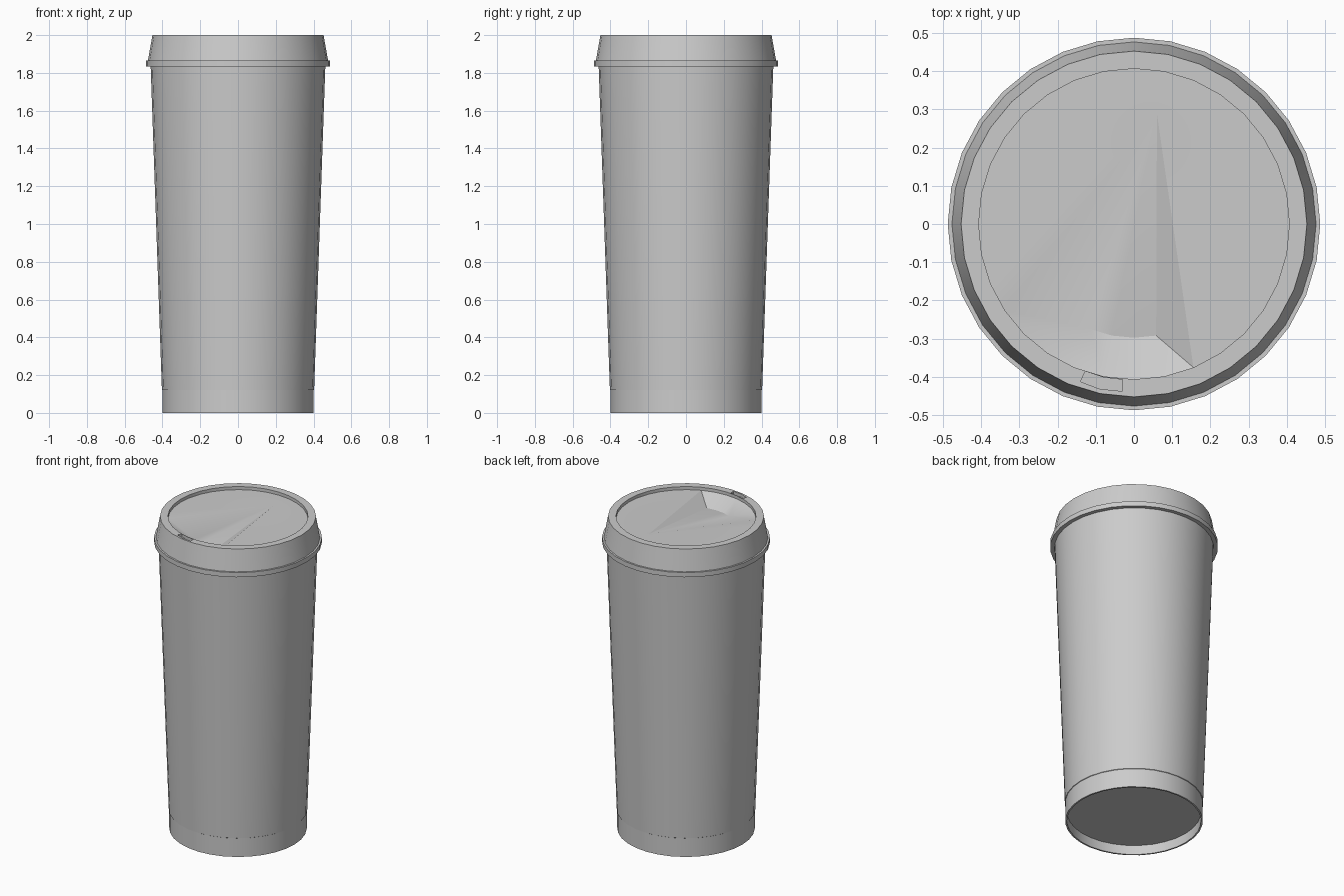
import bpy, bmesh, math
from mathutils import Vector

if "Cube" in bpy.data.objects:
    bpy.data.objects.remove(bpy.data.objects["Cube"])

SIDES = 32
STEP = 2 * math.pi / SIDES

grey = bpy.data.materials.new("matte grey")
grey.use_nodes = True
grey.diffuse_color = (0.6, 0.6, 0.6, 1)
grey.node_tree.nodes["Principled BSDF"].inputs["Base Color"].default_value = grey.diffuse_color


def polar(r, i, z):
    return Vector((r * math.cos(i * STEP), r * math.sin(i * STEP), z))


def lathe(bm, profile):
    """Revolve (radius, height) points and return the rings of vertices."""
    rings = [[bm.verts.new(polar(r, i, z)) for i in range(SIDES)] for r, z in profile]
    for a, b in zip(rings, rings[1:]):
        for i in range(SIDES):
            j = (i + 1) % SIDES
            bm.faces.new((a[i], a[j], b[j], b[i]))
    return rings


def finish(bm, name):
    bmesh.ops.recalc_face_normals(bm, faces=bm.faces)
    mesh = bpy.data.meshes.new(name)
    bm.to_mesh(mesh)
    bm.free()
    mesh.materials.append(grey)
    obj = bpy.data.objects.new(name, mesh)
    bpy.context.collection.objects.link(obj)
    return obj


def smooth(obj):
    bpy.ops.object.select_all(action='DESELECT')
    obj.select_set(True)
    bpy.context.view_layer.objects.active = obj
    bpy.ops.object.shade_smooth_by_angle(angle=math.radians(30))


# Cup: recessed base, thin foot rim, straight foot band and tapered wall
bm = bmesh.new()
rings = lathe(bm, [(0.39, 0.06), (0.39, 0), (0.40, 0), (0.40, 0.12),
                   (0.403, 0.122), (0.463, 1.852)])
bm.faces.new(rings[0])
bm.faces.new(rings[-1])
smooth(finish(bm, "cup_body"))

# Lid: snap flange, sloped skirt, flat rim and sunken top
FLOOR = 1.98
bm = bmesh.new()
rings = lathe(bm, [(0.463, 1.85), (0.463, 1.835), (0.488, 1.835), (0.488, 1.865),
                   (0.477, 1.865), (0.453, 2.0), (0.407, 2.0), (0.407, FLOOR)])
bm.faces.new(rings[0])
rim = rings[-1]

# Sunken top: a fan from the back, dipping to a curved trough near the front
apex = bm.verts.new((0.06, 0.29, FLOOR))
first, last = 22, 25
left, right = 19, 26
trough = {i: bm.verts.new(polar(0.298, i, 1.925)) for i in range(first, last + 1)}
for i in range(SIDES):
    j = (i + 1) % SIDES
    if first <= i < last:
        bm.faces.new((apex, trough[i], trough[j]))
        bm.faces.new((trough[i], rim[i], rim[j], trough[j]))
    elif left <= i < first:
        bm.faces.new((trough[first], rim[i], rim[j]))
    elif last <= i < right:
        bm.faces.new((trough[last], rim[i], rim[j]))
    else:
        bm.faces.new((apex, rim[i], rim[j]))
bm.faces.new((apex, rim[left], trough[first]))
bm.faces.new((apex, trough[last], rim[right]))
lid = finish(bm, "lid")

# Drinking slot cut into the rim
bm = bmesh.new()
corners = [(-0.14, -0.413), (-0.128, -0.386), (-0.08, -0.402), (-0.03, -0.408),
           (-0.03, -0.438), (-0.09, -0.432)]
base = bm.faces.new([bm.verts.new((x, y, 1.98)) for x, y in corners])
top = bmesh.ops.extrude_face_region(bm, geom=[base])["geom"]
bmesh.ops.translate(bm, vec=(0, 0, 0.05),
                    verts=[v for v in top if isinstance(v, bmesh.types.BMVert)])
cutter = finish(bm, "slot_cutter")
cutter.hide_render = True

cut = lid.modifiers.new("slot", 'BOOLEAN')
cut.operation = 'DIFFERENCE'
cut.solver = 'EXACT'
cut.object = cutter
bpy.context.view_layer.objects.active = lid
bpy.ops.object.modifier_apply(modifier=cut.name)
bpy.data.objects.remove(cutter)
smooth(lid)
